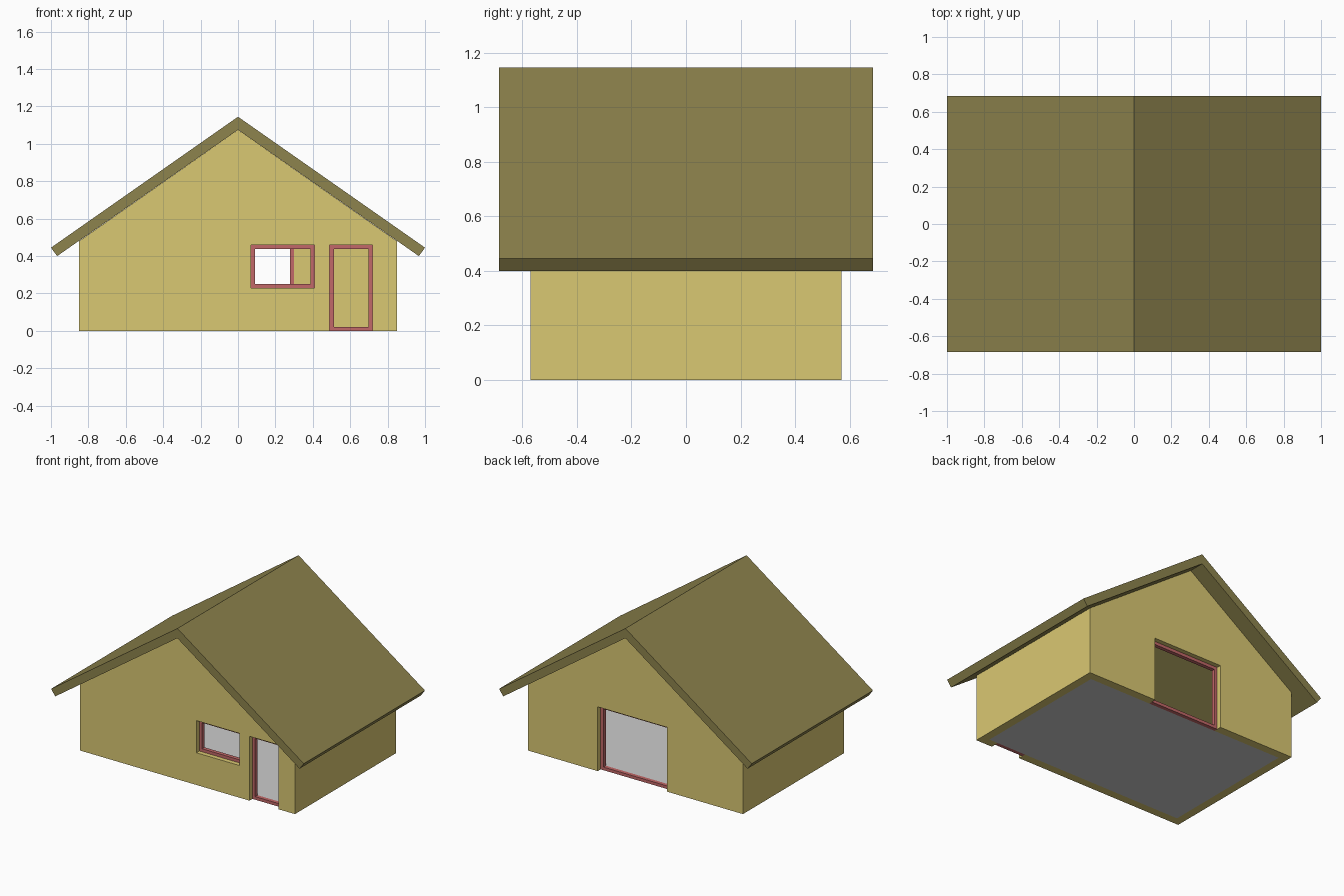
import bpy, bmesh

if "Cube" in bpy.data.objects:
    bpy.data.objects.remove(bpy.data.objects["Cube"])

W, D, T = 0.85, 0.57, 0.06      # wall half width, half depth, thickness
RECESS, BAR = 0.033, 0.022      # frame setback and frame bar width


def material(name, rgb):
    m = bpy.data.materials.new(name)
    m.diffuse_color = (*rgb, 1)
    m.use_nodes = True
    m.node_tree.nodes["Principled BSDF"].inputs["Base Color"].default_value = m.diffuse_color
    return m


WALL = material("wall_yellow", (0.70, 0.58, 0.17))
ROOF = material("roof_olive", (0.27, 0.23, 0.075))
TRIM = material("trim_red", (0.54, 0.14, 0.14))


def extrude_xz(name, points, y0, y1, mat=None):
    """Extrude an x-z outline from y0 to y1."""
    bm = bmesh.new()
    face = bm.faces.new([bm.verts.new((x, y0, z)) for x, z in points])
    res = bmesh.ops.extrude_face_region(bm, geom=[face])
    verts = [v for v in res["geom"] if isinstance(v, bmesh.types.BMVert)]
    bmesh.ops.translate(bm, verts=verts, vec=(0, y1 - y0, 0))
    bmesh.ops.recalc_face_normals(bm, faces=bm.faces)
    me = bpy.data.meshes.new(name)
    bm.to_mesh(me)
    bm.free()
    ob = bpy.data.objects.new(name, me)
    bpy.context.collection.objects.link(ob)
    if mat:
        me.materials.append(mat)
    return ob


def rect(x0, x1, z0, z1):
    return [(x0, z0), (x1, z0), (x1, z1), (x0, z1)]


def cut(target, name, points, y0, y1):
    cutter = extrude_xz(name, points, y0, y1)
    mod = target.modifiers.new(name, "BOOLEAN")
    mod.operation, mod.solver, mod.object = "DIFFERENCE", "EXACT", cutter
    bpy.context.view_layer.objects.active = target
    bpy.ops.object.modifier_apply(modifier=name)
    bpy.data.objects.remove(cutter)


# Gabled wall shell, open at top and bottom
walls = extrude_xz("walls", [(-W, 0), (W, 0), (W, 0.48), (0, 1.075), (-W, 0.48)], -D, D, WALL)
cut(walls, "room_cutter", rect(-W + T, W - T, -0.5, 2), -D + T, D - T)

# Openings with recessed frames: outer x0, x1, z0, z1 and wall side
for name, x0, x1, z0, z1, side in [
    ("window", 0.07, 0.41, 0.23, 0.46, -1),
    ("front_door", 0.49, 0.72, 0.0, 0.46, -1),
    ("back_door", -0.25, 0.30, 0.0, 0.46, 1),
]:
    ya, yb = sorted((side * (D - T), side * (D - RECESS)))
    oa, ob = sorted((side * (D - T - 0.05), side * (D + 0.05)))
    cut(walls, name + "_cutter", rect(x0, x1, z0 if z0 > 0 else -0.1, z1), oa, ob)
    frame = extrude_xz(name + "_frame", rect(x0, x1, z0, z1), ya, yb, TRIM)
    cut(frame, name + "_hole", rect(x0 + BAR, x1 - BAR, z0 + BAR, z1 - BAR), ya - 0.1, yb + 0.1)

# Floor slab between the walls
extrude_xz("floor", rect(-W + T, W - T, 0, 0.02), -D + T, D - T)

# Folded roof with overhanging eaves
extrude_xz("roof", [(-1, 0.445), (-0.967, 0.40), (0, 1.075), (0.967, 0.40), (1, 0.445), (0, 1.145)],
           -0.685, 0.685, ROOF)
